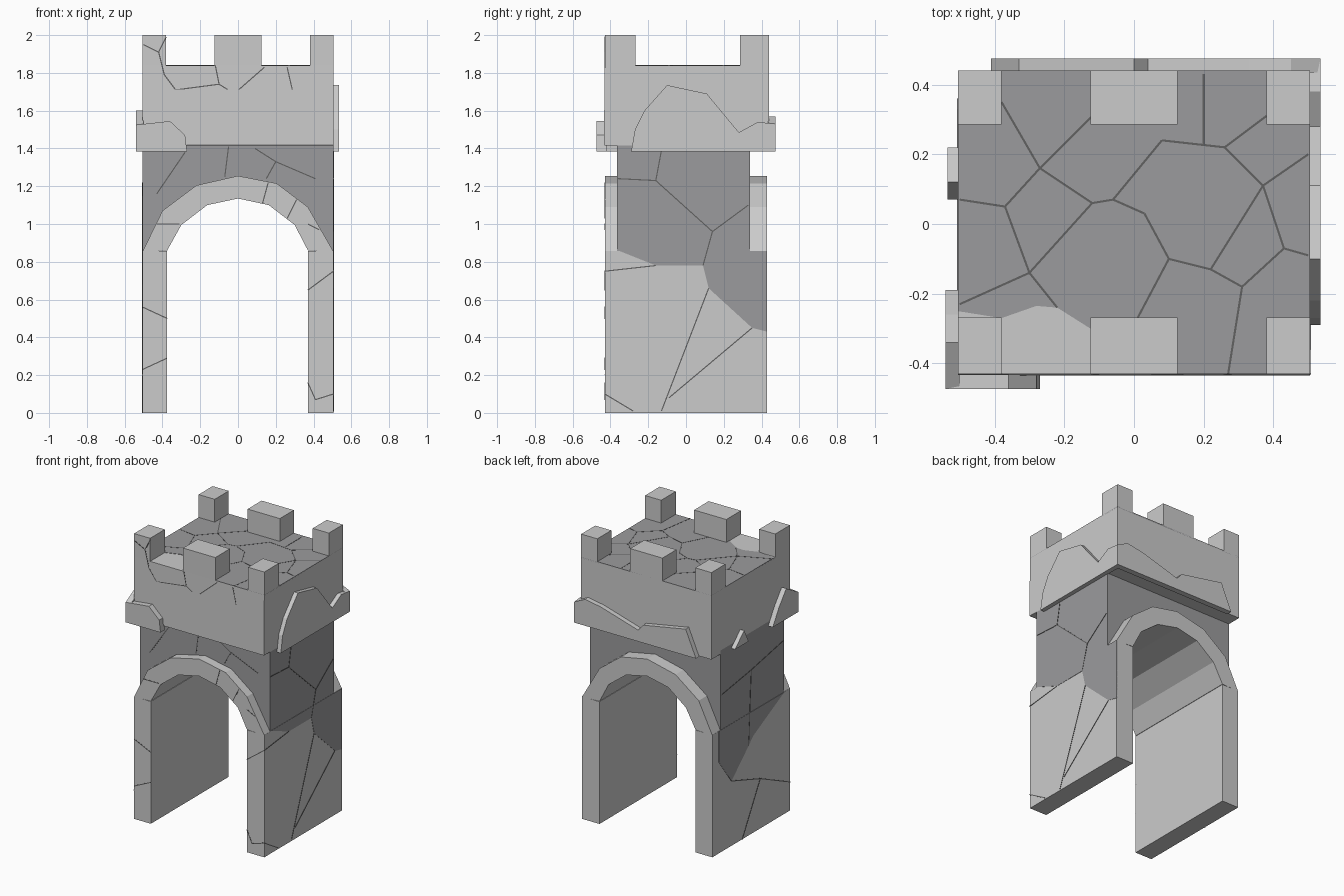
import bpy, bmesh, math
from mathutils import Vector

dark = bpy.data.materials.new("dark_stone")
dark.diffuse_color = (0.33, 0.33, 0.34, 1)
seam = bpy.data.materials.new("seam")
seam.diffuse_color = (0.12, 0.12, 0.12, 1)


def place(axis, u, v, d):
    return {"x": (d, u, v), "y": (u, d, v), "z": (u, v, d)}[axis]


def prisms(name, profiles, axis, lo, hi, mat=None):
    """Extrude flat profiles along an axis into one flat-shaded object."""
    bm = bmesh.new()
    for pts in profiles:
        a = [bm.verts.new(place(axis, u, v, lo)) for u, v in pts]
        b = [bm.verts.new(place(axis, u, v, hi)) for u, v in pts]
        bm.faces.new(a)
        bm.faces.new(b)
        for i in range(len(pts)):
            j = (i + 1) % len(pts)
            bm.faces.new((a[i], a[j], b[j], b[i]))
    bmesh.ops.recalc_face_normals(bm, faces=bm.faces)
    me = bpy.data.meshes.new(name)
    bm.to_mesh(me)
    bm.free()
    if mat:
        me.materials.append(mat)
    ob = bpy.data.objects.new(name, me)
    bpy.context.collection.objects.link(ob)
    return ob


def rect(u0, u1, v0, v1):
    return [(u0, v0), (u1, v0), (u1, v1), (u0, v1)]


def cracks(name, lines, axis, d):
    """Hairline seams laid flush on a face."""
    quads = []
    for line in lines:
        for p, q in zip(line, line[1:]):
            p, q = Vector(p), Vector(q)
            n = (q - p).orthogonal().normalized() * 0.003
            quads.append([tuple(p + n), tuple(q + n), tuple(q - n), tuple(p - n)])
    prisms(name, quads, axis, d - 0.001, d + 0.001, seam)


# Arch profiles
inner = [(-0.375, 0.86), (-0.30, 0.995), (-0.163, 1.10), (0, 1.135),
         (0.163, 1.10), (0.30, 0.995), (0.37, 0.86)]
outer = [(-0.505, 0.855), (-0.40, 1.07), (-0.22, 1.205), (0, 1.255),
         (0.205, 1.215), (0.37, 1.09), (0.505, 0.855)]

# Side walls
prisms("left_wall", [rect(-0.505, -0.375, 0, 0.857)], "y", -0.43, 0.43)
prisms("right_wall", [rect(0.37, 0.505, 0, 0.857)], "y", -0.43, 0.43)

# Projecting arch rings, front and back
ring = outer + inner[::-1]
prisms("front_arch", [ring], "y", -0.43, -0.365)
prisms("back_arch", [ring], "y", 0.34, 0.43)

# Recessed tower body over the vault, with a light vault lining
body = prisms("tower_body", [[(-0.505, 0.857)] + inner + [(0.505, 0.857), (0.505, 1.415), (-0.505, 1.415)]],
              "y", -0.365, 0.34, dark)
body.data.materials.append(None)
for f in body.data.polygons:
    if abs(f.normal.y) < 0.5 and abs(f.center.x) < 0.45 and f.center.z < 1.2:
        f.material_index = 1

# Broken edge between dark and light stone on the side walls
prisms("right_dark_stone", [[(-0.36, 0.86), (-0.16, 0.78), (0.09, 0.78), (0.12, 0.66),
                             (0.35, 0.45), (0.43, 0.43), (0.43, 0.857)]], "x", 0.50, 0.507, dark)
prisms("left_dark_stone", [[(-0.365, 0.855), (-0.02, 0.68), (0.03, 0.63), (0.22, 0.455),
                            (0.36, 0.64), (0.36, 0.857)]], "x", -0.507, -0.50, dark)

# Battlement block and roof
prisms("battlement_block", [[(-0.435, 1.417), (-0.365, 1.415), (-0.25, 1.39), (0.44, 1.39),
                             (0.44, 1.838), (-0.43, 1.838)]], "x", -0.505, 0.505)
prisms("roof", [[(-0.505, -0.25), (-0.38, -0.27), (-0.28, -0.235), (-0.22, -0.24), (-0.125, -0.30),
                 (-0.125, -0.27), (0.125, -0.27), (0.125, -0.43), (0.505, -0.43),
                 (0.505, 0.44), (-0.505, 0.44)]], "z", 1.83, 1.84, dark)

# Merlons
cols = [(-0.505, -0.38), (-0.125, 0.125), (0.38, 0.505)]
rows = [(-0.43, -0.268), (0.285, 0.44)]
prisms("merlons", [rect(*c, *r) for c in cols for r in rows], "z", 1.835, 2.0)

# Raised stones around the foot of the battlement
prisms("right_stone", [[(-0.29, 1.385), (-0.27, 1.50), (-0.22, 1.60), (-0.10, 1.735), (0.11, 1.69),
                        (0.28, 1.485), (0.38, 1.54), (0.475, 1.53), (0.475, 1.385)]], "x", 0.50, 0.535)
prisms("back_stone", [[(0.535, 1.385), (0.535, 1.53), (0.45, 1.57), (0.33, 1.55), (0.04, 1.465),
                       (0, 1.51), (-0.33, 1.57), (-0.41, 1.385)]], "y", 0.435, 0.475)
prisms("front_corner_stone", [[(-0.54, 1.385), (-0.54, 1.525), (-0.36, 1.545), (-0.28, 1.47),
                               (-0.27, 1.385)]], "y", -0.473, -0.42)
prisms("left_corner_stone", [[(-0.473, 1.385), (-0.473, 1.525), (-0.34, 1.60), (-0.26, 1.50),
                              (-0.19, 1.385)]], "x", -0.54, -0.50)
prisms("left_small_stone", [[(0.07, 1.385), (0.12, 1.48), (0.22, 1.385)]], "x", -0.535, -0.50)

# Seams between stones
cracks("front_seams", [
    [(-0.50, 1.95), (-0.42, 1.91), (-0.39, 1.79), (-0.33, 1.71), (-0.10, 1.74), (-0.02, 1.69),
     (0.29, 1.70), (0.50, 1.50)],
    [(-0.38, 1.99), (-0.42, 1.91)], [(-0.33, 1.71), (-0.37, 1.56), (-0.28, 1.47), (-0.07, 1.54), (-0.02, 1.69)],
    [(-0.07, 1.54), (-0.05, 1.51), (0.50, 1.42)], [(-0.10, 1.74), (-0.12, 1.84)],
    [(-0.02, 1.69), (0.14, 1.83)], [(0.29, 1.70), (0.26, 1.83)], [(-0.07, 1.54), (-0.27, 1.45)]],
    "y", -0.4305)
cracks("arch_seams", [[(-0.43, 1.00), (-0.31, 1.00)], [(0.13, 1.11), (0.16, 1.22)],
                      [(0.26, 1.03), (0.31, 1.13)], [(0.37, 1.0), (0.43, 0.97)],
                      [(-0.505, 0.56), (-0.375, 0.50)], [(-0.505, 0.23), (-0.375, 0.29)],
                      [(0.37, 0.65), (0.505, 0.75)], [(0.37, 0.16), (0.41, 0.07), (0.505, 0.10)]],
       "y", -0.430)
cracks("body_seams", [[(-0.43, 1.16), (-0.28, 1.38)], [(-0.05, 1.41), (-0.07, 1.25)],
                      [(0.09, 1.40), (0.20, 1.33), (0.41, 1.24)], [(0.20, 1.33), (0.15, 1.24)]],
       "y", -0.365)
cracks("right_seams", [[(-0.36, 1.24), (-0.16, 1.23), (0.14, 0.96), (0.33, 1.10)],
                       [(-0.16, 1.23), (-0.13, 1.39)], [(0.14, 0.96), (0.09, 0.78)],
                       [(-0.43, 0.75), (-0.16, 0.78)], [(0.12, 0.66), (-0.13, 0.01)],
                       [(0.35, 0.45), (-0.09, 0.08)], [(-0.43, 0.10), (-0.28, 0.01)]], "x", 0.507)
cracks("left_seams", [[(-0.36, 1.22), (0.0, 1.15), (0.33, 1.10)], [(0.0, 1.15), (0.03, 0.63)],
                      [(-0.43, 0.20), (-0.1, 0.35), (0.22, 0.455)], [(-0.1, 0.35), (0.1, 0.0)]], "x", -0.507)
cracks("roof_seams", [
    [(-0.50, 0.07), (-0.37, 0.05), (-0.27, 0.16), (-0.12, 0.06), (-0.06, 0.07), (0.03, 0.03),
     (0.10, -0.10), (0.22, -0.13), (0.31, -0.18), (0.43, -0.07), (0.50, -0.09)],
    [(-0.37, 0.05), (-0.30, -0.14), (-0.50, -0.23)], [(-0.30, -0.14), (-0.22, -0.24)],
    [(-0.30, -0.14), (-0.12, 0.06)], [(-0.27, 0.16), (-0.38, 0.35)], [(-0.27, 0.16), (-0.12, 0.31)],
    [(-0.06, 0.07), (0.08, 0.24), (0.26, 0.22), (0.37, 0.11), (0.50, 0.20)], [(0.37, 0.11), (0.43, -0.07)],
    [(0.37, 0.11), (0.22, -0.13)], [(0.20, 0.23), (0.20, 0.43)], [(0.26, 0.22), (0.38, 0.31)],
    [(0.10, -0.10), (0.01, -0.27)], [(0.31, -0.18), (0.27, -0.43)]], "z", 1.840)
